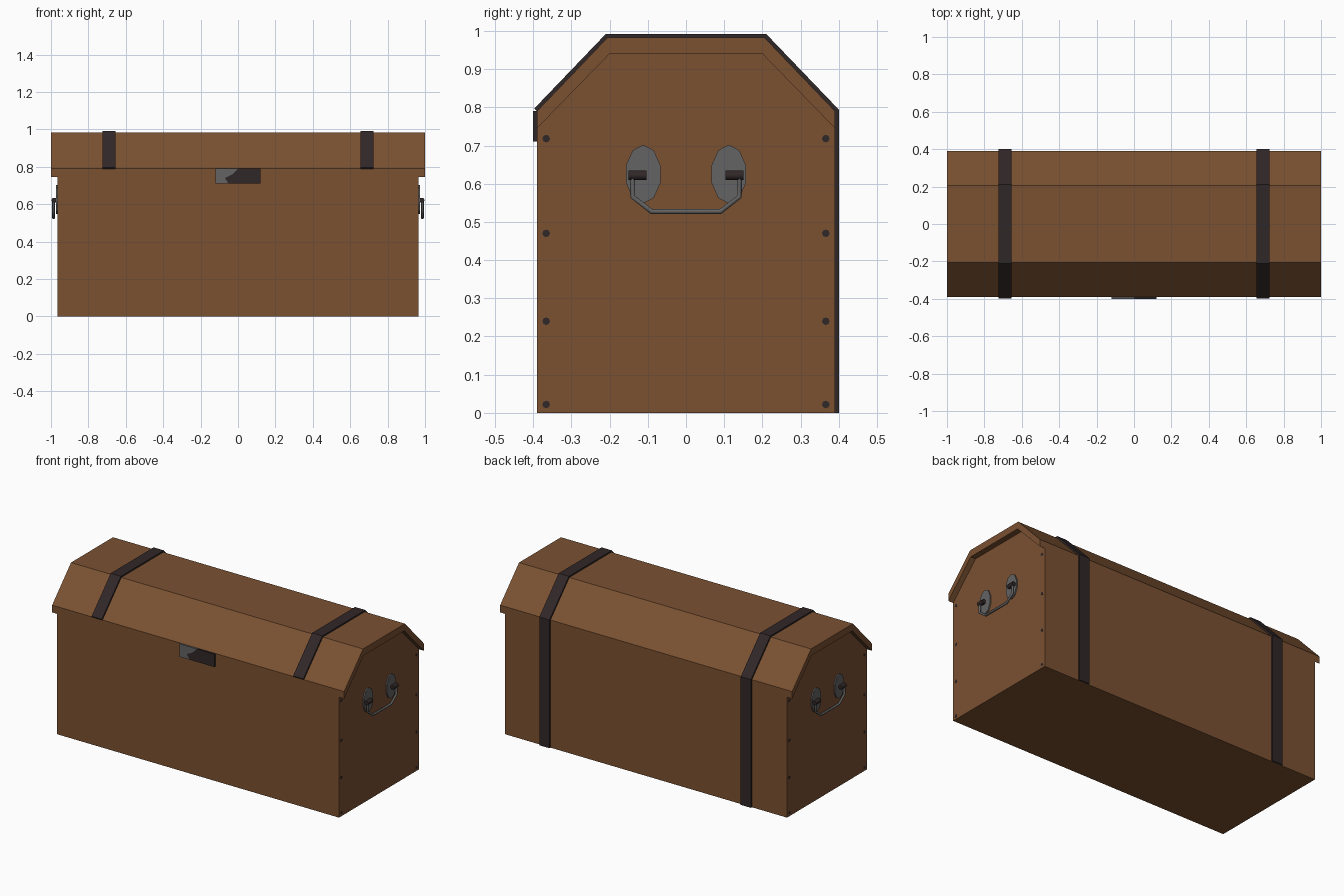
import bpy, bmesh, math
from mathutils import Vector

if "Cube" in bpy.data.objects:
    bpy.data.objects.remove(bpy.data.objects["Cube"])


def material(name, rgb):
    m = bpy.data.materials.new(name)
    m.diffuse_color = (*rgb, 1)
    m.use_nodes = True
    m.node_tree.nodes["Principled BSDF"].inputs["Base Color"].default_value = m.diffuse_color
    return m


WOOD = material("brown wood", (0.195, 0.082, 0.031))
STRAP = material("dark leather", (0.030, 0.020, 0.021))
METAL = material("grey iron", (0.125, 0.125, 0.125))


def prism(name, outline, start, extrude, mat):
    """Extrude a flat outline; start maps each 2D point to 3D."""
    bm = bmesh.new()
    face = bm.faces.new([bm.verts.new(start(a, b)) for a, b in outline])
    ext = bmesh.ops.extrude_face_region(bm, geom=[face])
    moved = [g for g in ext["geom"] if isinstance(g, bmesh.types.BMVert)]
    bmesh.ops.translate(bm, verts=moved, vec=Vector(extrude))
    bmesh.ops.recalc_face_normals(bm, faces=bm.faces)
    mesh = bpy.data.meshes.new(name)
    bm.to_mesh(mesh)
    bm.free()
    mesh.materials.append(mat)
    ob = bpy.data.objects.new(name, mesh)
    bpy.context.collection.objects.link(ob)
    return ob


def side_prism(name, outline, x0, x1, mat):
    return prism(name, outline, lambda y, z: (x0, y, z), (x1 - x0, 0, 0), mat)


def tube(name, points, radius, mat):
    """Square-section rod following a path."""
    cu = bpy.data.curves.new(name, 'CURVE')
    cu.dimensions = '3D'
    cu.bevel_depth = radius
    cu.bevel_resolution = 1
    cu.use_fill_caps = True
    sp = cu.splines.new('POLY')
    sp.points.add(len(points) - 1)
    for p, co in zip(sp.points, points):
        p.co = (*co, 1)
    cu.materials.append(mat)
    ob = bpy.data.objects.new(name, cu)
    bpy.context.collection.objects.link(ob)


def ellipse(y, z, ry, rz, n):
    return [(y + ry * math.sin(math.tau * i / n), z + rz * math.cos(math.tau * i / n))
            for i in range(n)]


# chest body with gabled ends reaching up under the lid
inner = [(-0.39, 0.745), (-0.20, 0.94), (0.20, 0.94), (0.39, 0.745)]
side_prism("chest_body", [(-0.39, 0)] + inner + [(0.39, 0)], -0.965, 0.965, WOOD)

# overhanging faceted lid shell
outer = [(-0.39, 0.79), (-0.205, 0.983), (0.205, 0.983), (0.39, 0.79)]
side_prism("lid", outer + inner[::-1], -1, 1, WOOD)

# straps over the lid and down the back
over = [(-0.397, 0.797), (-0.21, 0.992), (0.21, 0.992), (0.40, 0.794), (0.40, 0)]
under = [(0.389, 0), (0.389, 0.789), (0.204, 0.981), (-0.204, 0.981), (-0.389, 0.788)]
for side, s in (("left", -1), ("right", 1)):
    side_prism("strap_" + side, over + under, s * 0.69 - 0.035, s * 0.69 + 0.035, STRAP)

# two-tone latch plate on the front
seam = [(0.0, 0.79), (-0.03, 0.76), (-0.07, 0.74), (-0.05, 0.71)]
for name, ends, mat in (("latch_plate", [(-0.12, 0.71), (-0.12, 0.79)], METAL),
                        ("latch_hasp", [(0.12, 0.71), (0.12, 0.79)], STRAP)):
    prism(name, seam + ends, lambda x, z: (x, -0.401, z), (0, 0.012, 0), mat)

# carrying handles and nail heads at both ends
for side, s in (("left", -1), ("right", 1)):
    for end, t in (("front", -1), ("back", 1)):
        tag = side + "_" + end
        side_prism("handle_plate_" + tag, ellipse(t * 0.112, 0.625, 0.047, 0.077, 10),
                   s * 0.96, s * 0.973, METAL)
        tube("handle_pin_" + tag, [(s * 0.984, t * 0.104, 0.622),
                                   (s * 0.984, t * 0.150, 0.622)], 0.014, STRAP)
        tube("handle_lug_" + tag, [(s * 0.965, t * 0.12, 0.622),
                                   (s * 0.984, t * 0.12, 0.622)], 0.013, METAL)
        for i, z in enumerate((0.022, 0.24, 0.47, 0.718)):
            side_prism("nail_%s_%d" % (tag, i), ellipse(t * 0.366, z, 0.01, 0.01, 8),
                       s * 0.96, s * 0.966, STRAP)
    path = [(-0.14, 0.62), (-0.14, 0.566), (-0.09, 0.527),
            (0.09, 0.527), (0.14, 0.566), (0.14, 0.62)]
    tube("handle_bail_" + side, [(s * 0.986, y, z) for y, z in path], 0.0075, METAL)
